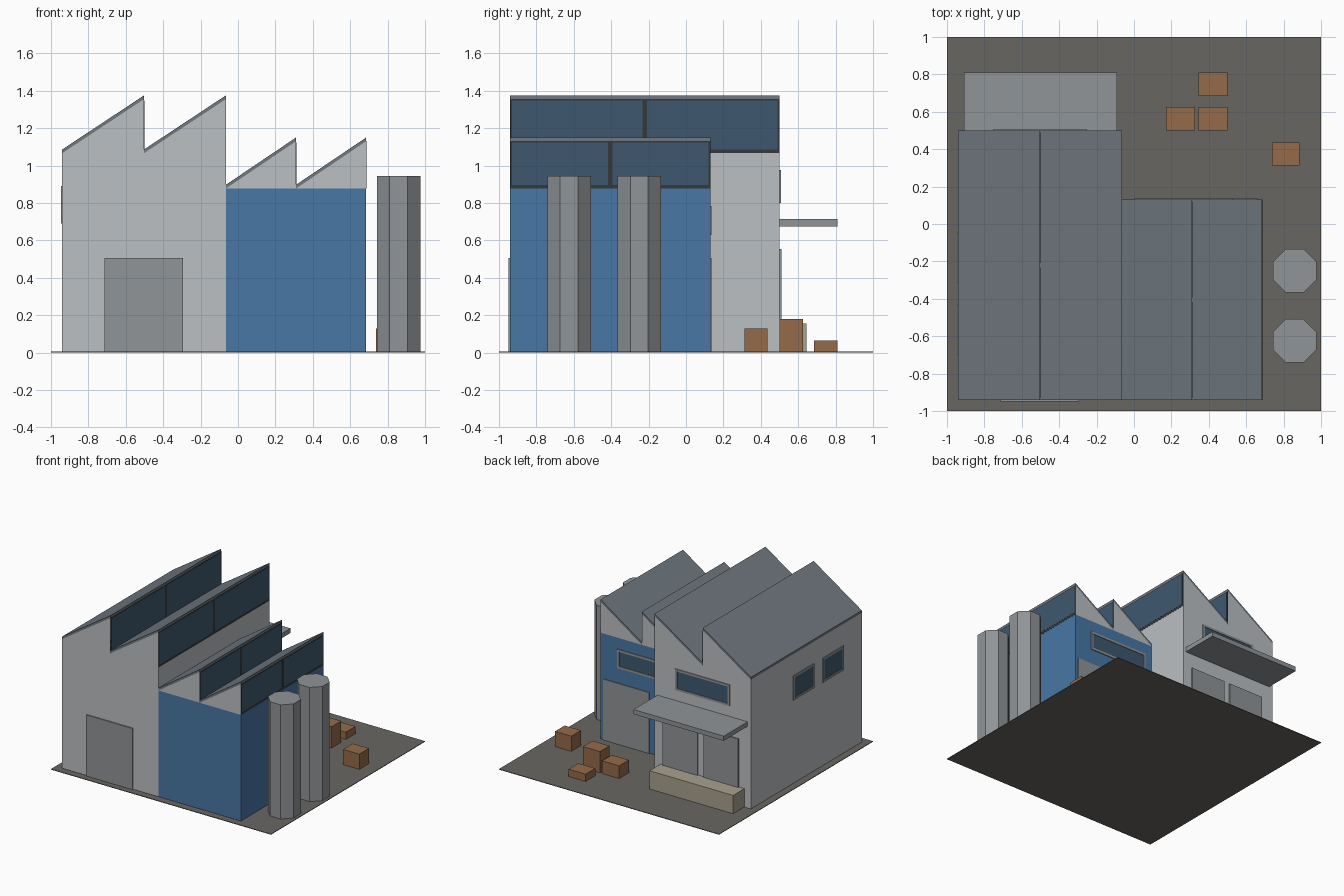
import bpy, bmesh, math

if "Cube" in bpy.data.objects:
    bpy.data.objects.remove(bpy.data.objects["Cube"])


def material(name, r, g, b):
    # sRGB 0-255 to linear
    m = bpy.data.materials.new(name)
    m.diffuse_color = [(c / 255) ** 2.2 for c in (r, g, b)] + [1]
    m.use_nodes = True
    m.node_tree.nodes["Principled BSDF"].inputs["Base Color"].default_value = m.diffuse_color
    return m


WALL = material("wall_grey", 186, 190, 193)
BLUE = material("blue_cladding", 74, 118, 163)
ROOF = material("roof_grey", 112, 120, 127)
METAL = material("metal_grey", 143, 147, 150)
GLASS = material("dark_glass", 64, 88, 110)
FRAME = material("dark_frame", 55, 59, 62)
YARD = material("yard", 104, 102, 98)
WOOD = material("crate_wood", 147, 107, 75)
STONE = material("dock_concrete", 166, 160, 140)


def add(name, bm, mat):
    bmesh.ops.recalc_face_normals(bm, faces=bm.faces)
    me = bpy.data.meshes.new(name)
    bm.to_mesh(me)
    bm.free()
    me.materials.append(mat)
    ob = bpy.data.objects.new(name, me)
    bpy.context.collection.objects.link(ob)
    return ob


def prism(name, profile, y0, y1, mat):
    # x-z profile extruded along y
    bm = bmesh.new()
    face = bm.faces.new([bm.verts.new((x, y0, z)) for x, z in profile])
    ext = bmesh.ops.extrude_face_region(bm, geom=[face])["geom"]
    bmesh.ops.translate(bm, vec=(0, y1 - y0, 0),
                        verts=[v for v in ext if isinstance(v, bmesh.types.BMVert)])
    return add(name, bm, mat)


def box(name, x0, x1, y0, y1, z0, z1, mat):
    return prism(name, [(x0, z0), (x1, z0), (x1, z1), (x0, z1)], y0, y1, mat)


def panel(name, axis, pos, out, a0, a1, z0, z1, mat, depth=0.01):
    # thin slab on a wall facing x or y, standing proud in direction out
    p0, p1 = sorted((pos - out * 0.003, pos + out * depth))
    if axis == "x":
        return box(name, p0, p1, a0, a1, z0, z1, mat)
    return box(name, a0, a1, p0, p1, z0, z1, mat)


def window(name, axis, pos, out, a0, a1, z0, z1):
    t = 0.018
    for side, r in (("left", (a0, a0 + t, z0 + t, z1 - t)), ("right", (a1 - t, a1, z0 + t, z1 - t)),
                    ("sill", (a0, a1, z0, z0 + t)), ("head", (a0, a1, z1 - t, z1))):
        panel(f"{name}_{side}", axis, pos, out, *r, METAL, 0.007)
    panel(name + "_glass", axis, pos, out, a0 + t, a1 - t, z0 + t, z1 - t, GLASS, 0.003)


def sawtooth_roof(name, x0, pitch, y0, y1, low, high):
    for i in range(2):
        a, b = x0 + i * pitch, x0 + (i + 1) * pitch
        prism(f"{name}_gable_{i}", [(a, low), (b, low), (b, high - 0.02)], y0, y1, WALL)
        prism(f"{name}_roof_{i}", [(a, low), (b, high - 0.02), (b, high), (a, low + 0.02)],
              y0, y1, ROOF)
        # north-light glazing on the vertical side of each tooth
        panel(f"{name}_glazing_frame_{i}", "x", b, 1, y0, y1, low, high - 0.02, FRAME, 0.001)
        mid = (y0 + y1) / 2
        for j, (p, q) in enumerate(((y0 + 0.01, mid - 0.012), (mid + 0.012, y1 - 0.01))):
            panel(f"{name}_skylight_{i}_{j}", "x", b, 1, p, q, low + 0.02, high - 0.028, GLASS, 0.002)


# Yard slab
box("yard", -1, 1, -1, 1, 0, 0.005, YARD)

# Main hall and blue annex
box("main_hall", -0.94, -0.065, -0.94, 0.5, 0.002, 1.066, WALL)
sawtooth_roof("main", -0.94, 0.4375, -0.94, 0.5, 1.066, 1.375)
box("annex", -0.065, 0.685, -0.94, 0.13, 0.002, 0.877, BLUE)
sawtooth_roof("annex", -0.065, 0.375, -0.94, 0.13, 0.877, 1.15)

# Doors
panel("front_shutter", "y", -0.94, -1, -0.715, -0.295, 0.005, 0.507, METAL)
panel("annex_shutter", "y", 0.13, 1, 0.24, 0.66, 0.005, 0.505, METAL, 0.006)
for i, x in enumerate((-0.83, -0.46)):
    panel(f"dock_door_{i}", "y", 0.5, 1, x, x + 0.315, 0.155, 0.553, METAL)

# Windows
window("back_window", "y", 0.5, 1, -0.75, -0.255, 0.8, 0.975)
window("annex_window", "y", 0.13, 1, 0.0, 0.53, 0.63, 0.785)
for i, y in enumerate((-0.7, -0.315)):
    window(f"side_window_{i}", "x", -0.94, -1, y, y + 0.27, 0.69, 0.89)

# Loading dock and canopy
box("loading_dock", -0.88, -0.12, 0.5, 0.645, 0.005, 0.155, STONE)
box("canopy", -0.91, -0.09, 0.5, 0.81, 0.675, 0.713, METAL)

# Octagonal silos
for i, y in enumerate((-0.625, -0.25)):
    bm = bmesh.new()
    r = 0.116 / math.cos(math.pi / 8)
    ring = [(math.pi / 8 + k * math.pi / 4) for k in range(8)]
    face = bm.faces.new([bm.verts.new((0.859 + r * math.cos(t), y + r * math.sin(t), 0.005)) for t in ring])
    ext = bmesh.ops.extrude_face_region(bm, geom=[face])["geom"]
    bmesh.ops.translate(bm, vec=(0, 0, 0.938),
                        verts=[v for v in ext if isinstance(v, bmesh.types.BMVert)])
    add(f"silo_{i}", bm, METAL)

# Crates
for i, (x, y, w, d, h) in enumerate(((0.345, 0.5, 0.155, 0.125, 0.18), (0.17, 0.5, 0.155, 0.125, 0.11),
                                     (0.345, 0.685, 0.155, 0.125, 0.065), (0.737, 0.312, 0.148, 0.125, 0.13))):
    box(f"crate_{i}", x, x + w, y, y + d, 0.005, h, WOOD)
